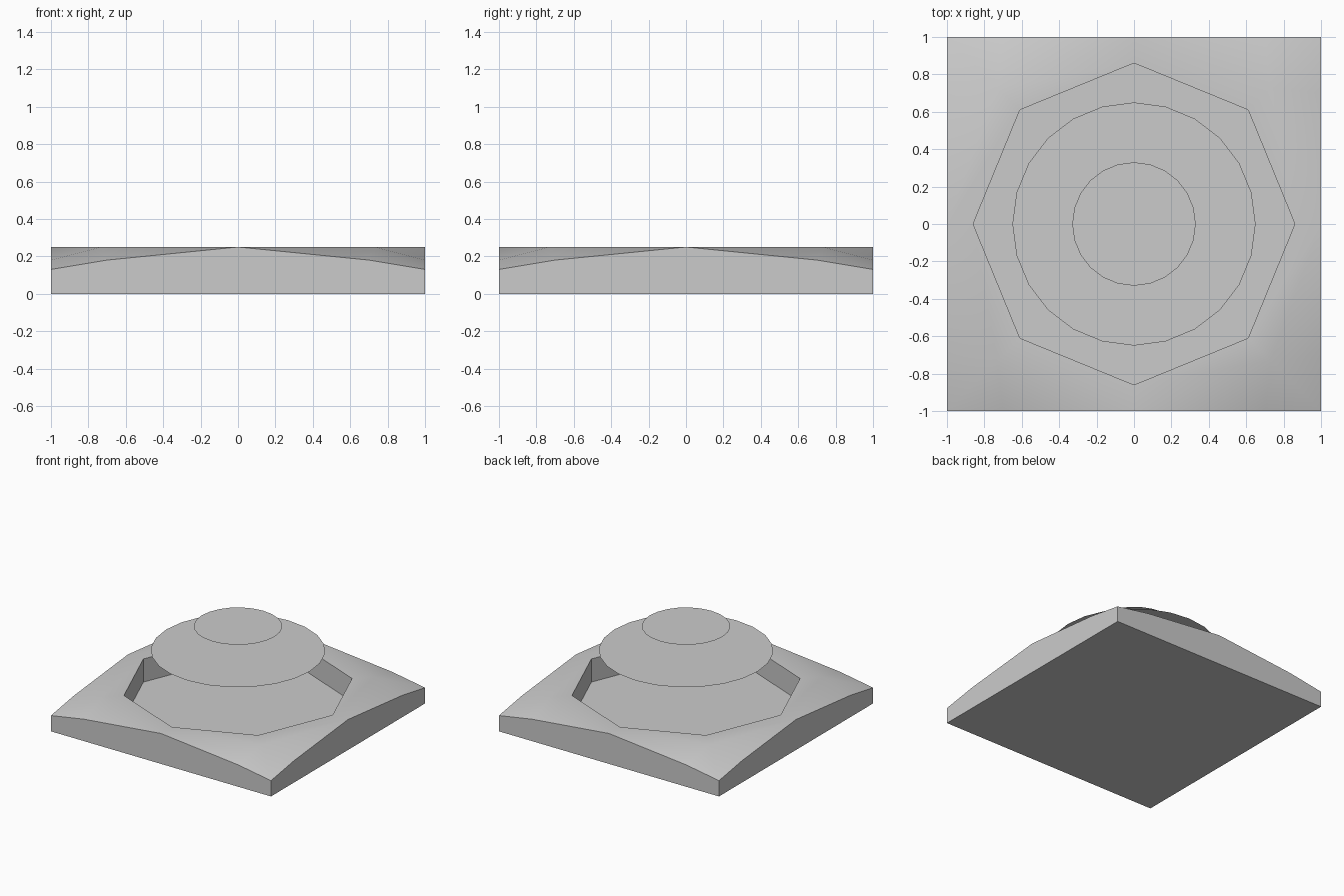
import bpy, bmesh, math
from mathutils import Matrix, Vector

cube = bpy.data.objects.get("Cube")
if cube:
    bpy.data.objects.remove(cube, do_unlink=True)

GREY = (0.6, 0.6, 0.6, 1)
grey = bpy.data.materials.new("plain_grey")
grey.use_nodes = True
grey.diffuse_color = GREY
grey.node_tree.nodes["Principled BSDF"].inputs["Base Color"].default_value = GREY


def finish(bm, name, smooth=False):
    mesh = bpy.data.meshes.new(name)
    bm.to_mesh(mesh)
    bm.free()
    mesh.materials.append(grey)
    obj = bpy.data.objects.new(name, mesh)
    bpy.context.collection.objects.link(obj)
    if smooth:
        bpy.ops.object.select_all(action='DESELECT')
        obj.select_set(True)
        bpy.context.view_layer.objects.active = obj
        bpy.ops.object.shade_smooth_by_angle(angle=math.radians(30))
    return obj


# Square base with drooping corners and an octagonal recess, one quarter turned four times
TOP, FLOOR = 0.25, 0.06
quarter = {
    "hole_mid": (0, -0.86, TOP), "hole_diag": (0.61, -0.61, TOP),
    "floor_mid": (0, -0.86, FLOOR), "floor_diag": (0.61, -0.61, FLOOR),
    "mid": (0, -1, TOP), "flat_diag": (0.73, -0.73, TOP),
    "droop_a": (0.7, -1, 0.18), "droop_b": (1, -0.7, 0.18),
    "corner": (1, -1, 0.13),
    "foot_mid": (0, -1, 0), "foot_corner": (1, -1, 0),
}
for key in ("hole_mid", "floor_mid", "mid", "foot_mid"):
    quarter["next_" + key] = Matrix.Rotation(math.pi / 2, 3, 'Z') @ Vector(quarter[key])

patches = [
    "hole_mid mid flat_diag hole_diag",
    "hole_diag flat_diag next_mid next_hole_mid",
    "mid droop_a flat_diag",
    "flat_diag droop_b next_mid",
    "droop_a corner flat_diag",
    "corner droop_b flat_diag",
    "foot_mid foot_corner corner droop_a mid",
    "foot_corner next_foot_mid next_mid droop_b corner",
    "hole_mid hole_diag floor_diag floor_mid",
    "hole_diag next_hole_mid next_floor_mid floor_diag",
]

bm = bmesh.new()
bottom, floor = [], []
for turn in range(4):
    rot = Matrix.Rotation(turn * math.pi / 2, 3, 'Z')
    point = {key: rot @ Vector(co) for key, co in quarter.items()}
    for patch in patches:
        bm.faces.new([bm.verts.new(point[key]) for key in patch.split()])
    bottom += [point["foot_mid"], point["foot_corner"]]
    floor += [point["floor_mid"], point["floor_diag"]]
for outline in (bottom, floor):
    bm.faces.new([bm.verts.new(co) for co in outline])
bmesh.ops.remove_doubles(bm, verts=bm.verts, dist=0.001)
bmesh.ops.recalc_face_normals(bm, faces=bm.faces)
finish(bm, "recessed_base", smooth=True)

# Two thin flat discs floating above the recess
for name, radius, height in (("lower_disc", 0.65, 0.55), ("upper_disc", 0.33, 0.75)):
    bm = bmesh.new()
    bmesh.ops.create_circle(bm, cap_ends=True, segments=24, radius=radius,
                            matrix=Matrix.Translation((0, 0, height)))
    for face in bm.faces:
        if face.normal.z < 0:
            face.normal_flip()
    finish(bm, name)
